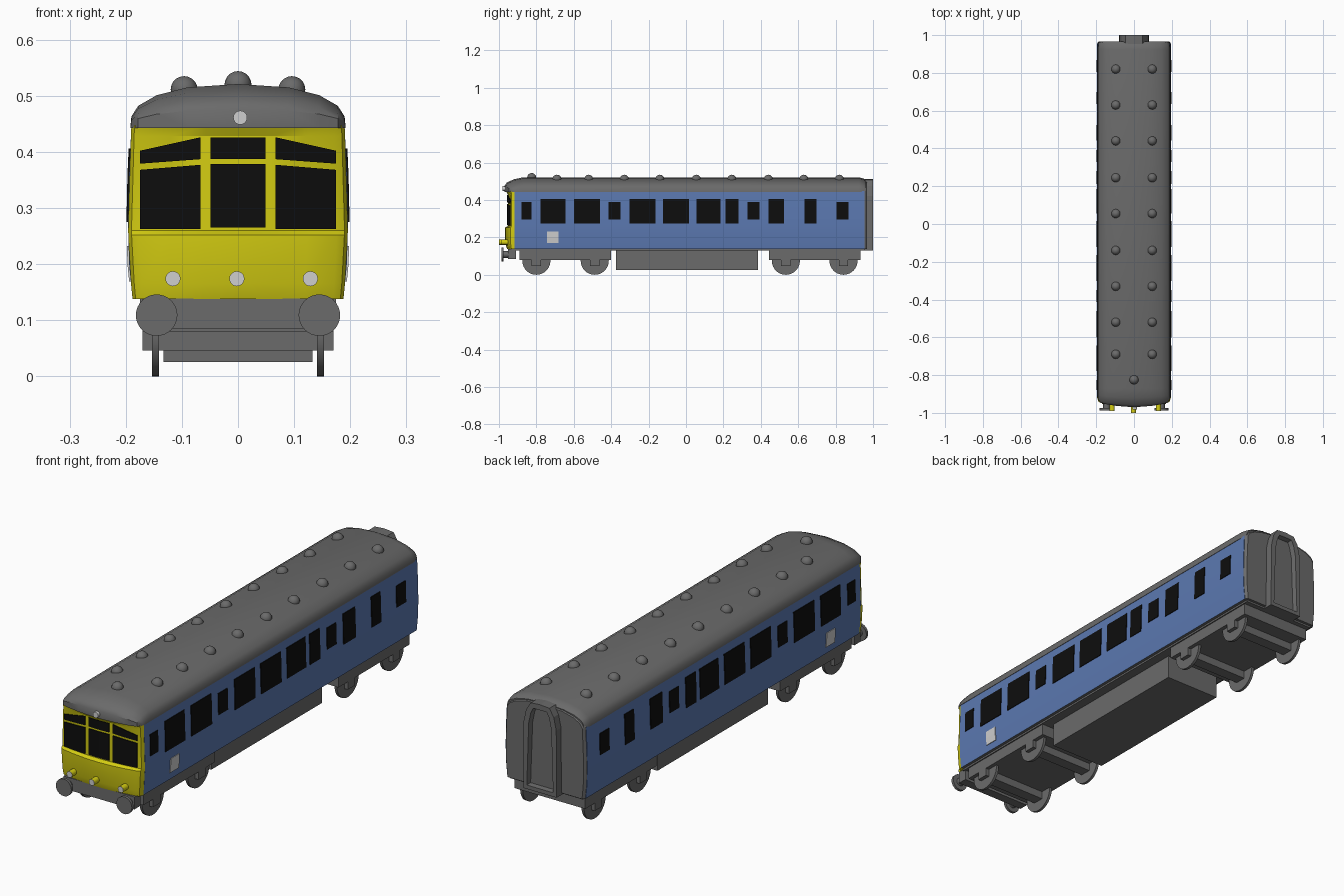
import bpy, bmesh, math
from mathutils import Matrix, Vector

if "Cube" in bpy.data.objects:
    bpy.data.objects.remove(bpy.data.objects["Cube"])


def material(name, rgb):
    m = bpy.data.materials.new(name)
    m.diffuse_color = (*rgb, 1)
    m.use_nodes = True
    m.node_tree.nodes["Principled BSDF"].inputs["Base Color"].default_value = m.diffuse_color
    return m


GREY = material("dark_grey", (0.145, 0.145, 0.145))
BLUE = material("blue", (0.105, 0.19, 0.44))
YELLOW = material("yellow", (0.66, 0.61, 0.006))
BLACK = material("window_black", (0.004, 0.004, 0.004))
WHITE = material("lamp_white", (0.62, 0.62, 0.62))


def finish(name, bm, mats, smooth=None):
    bmesh.ops.remove_doubles(bm, verts=bm.verts, dist=1e-5)
    bmesh.ops.recalc_face_normals(bm, faces=bm.faces)
    me = bpy.data.meshes.new(name)
    bm.to_mesh(me)
    bm.free()
    ob = bpy.data.objects.new(name, me)
    bpy.context.collection.objects.link(ob)
    for m in mats:
        me.materials.append(m)
    if smooth:
        bpy.ops.object.select_all(action='DESELECT')
        ob.select_set(True)
        bpy.context.view_layer.objects.active = ob
        bpy.ops.object.shade_smooth_by_angle(angle=math.radians(smooth))
    return ob


def loft(name, loops, mat, smooth=None):
    """Skin closed loops of points and cap both ends."""
    bm = bmesh.new()
    rows = [[bm.verts.new(p) for p in lp] for lp in loops]
    n = len(rows[0])
    for a, b in zip(rows, rows[1:]):
        for i in range(n):
            j = (i + 1) % n
            bm.faces.new((a[i], a[j], b[j], b[i]))
    bm.faces.new(rows[0])
    bm.faces.new(rows[-1])
    return finish(name, bm, [mat], smooth)


def box(name, x0, x1, y0, y1, z0, z1, mat=GREY):
    return loft(name, [[(x0, y0, z), (x1, y0, z), (x1, y1, z), (x0, y1, z)]
                       for z in (z0, z1)], mat)


def cylinder(name, c, r, depth, axis, mat, seg=32):
    bm = bmesh.new()
    rot = Vector((0, 0, 1)).rotation_difference(Vector(axis)).to_matrix().to_4x4()
    bmesh.ops.create_cone(bm, cap_ends=True, segments=seg, radius1=r, radius2=r,
                          depth=depth, matrix=Matrix.Translation(c) @ rot)
    return finish(name, bm, [mat], 40)


def interp(table, t):
    for (a, u), (b, v) in zip(table, table[1:]):
        if t <= b:
            return u + (v - u) * max(0, t - a) / (b - a)
    return table[-1][1]


# Shape rules: wall half width by height, nose depth by height, nose plan curve
WALL = [(0.138, 0.188), (0.20, 0.194), (0.27, 0.196), (0.36, 0.194), (0.447, 0.190)]
NOSE = [(0.138, 0.956), (0.165, 0.966), (0.252, 0.968), (0.260, 0.952),
        (0.428, 0.952), (0.447, 0.963)]
PLAN = [(0, 1), (0.3, 0.95), (0.63, 0.8), (0.9, 0.6), (0.97, 0.42), (1, 0)]
ROOF = [(0.192, 0.443), (0.190, 0.463), (0.178, 0.482), (0.145, 0.501), (0.09, 0.515), (0, 0.521)]
CORNER = 0.917


def wall_x(z):
    return interp(WALL, z)


def nose_y(x, depth, width):
    return -CORNER - interp(PLAN, abs(x) / width) * (depth - CORNER)


def both(half):
    """Mirror half a profile that runs from the right edge to the middle."""
    return half + [(-x, z) for x, z in reversed(half) if x > 0]


# Blue body with a grey floor
wall = [(x, z) for z, x in WALL]
ring = wall + [(-x, z) for x, z in reversed(wall)]
body = loft("body_sides", [[(x, y, z) for x, z in ring] for y in (-CORNER, 0.955)], BLUE, 30)
body.data.materials.append(GREY)
for p in body.data.polygons:
    if p.normal.z < -0.8:
        p.material_index = 1

# Yellow cab front
cols = [-c for c, _ in reversed(PLAN)] + [c for c, _ in PLAN[1:]]
loft("cab_front", [[(c * wall_x(z), nose_y(c * wall_x(z), d, wall_x(z)), z) for c in cols]
                   for z, d in NOSE], YELLOW, 25)

# Roof, sloping down over the cab and rounded at the rear
roof_ring = both(ROOF)
loops = []
for s, h in [(1, 0), (1, 0.42), (0.88, 0.64), (0.5, 0.87), (0, 1)]:
    loops.append([(x, -0.87 * (1 - s) + s * nose_y(x, 0.970, 0.192), 0.443 + (z - 0.443) * h)
                  for x, z in roof_ring])
for y, w, h in [(0.925, 1, 1), (0.95, 0.985, 0.92), (0.962, 0.96, 0.78)]:
    loops.append([(x * w, y, 0.443 + (z - 0.443) * h) for x, z in roof_ring])
loft("roof", loops, GREY, 35)

# Grey rear end wall
end_ring = both(wall + [(x, z) for x, z in ROOF[1:]])
loft("rear_end_wall", [[(x * w, y, 0.138 + (z - 0.138) * h) for x, z in end_ring]
                       for y, w, h in [(0.945, 0.995, 0.96), (0.957, 0.99, 0.955),
                                       (0.967, 0.95, 0.94)]], GREY, 25)

# Rear gangway: arched block with a recessed door panel
bm = bmesh.new()
arch = both([(0.08, 0.13), (0.078, 0.42), (0.066, 0.475), (0.045, 0.508), (0, 0.512)])
face = bm.faces.new([bm.verts.new((x, 0.95, z)) for x, z in arch])
ext = bmesh.ops.extrude_face_region(bm, geom=[face])
moved = [v for v in ext["geom"] if isinstance(v, bmesh.types.BMVert)]
bmesh.ops.translate(bm, verts=moved, vec=(0, 0.05, 0))
bmesh.ops.recalc_face_normals(bm, faces=bm.faces)
front = [f for f in bm.faces if f.normal.y > 0.9]
bmesh.ops.inset_region(bm, faces=front, thickness=0.024)
bmesh.ops.inset_region(bm, faces=front, thickness=0.004, depth=-0.022)
finish("rear_gangway", bm, [GREY])


# Side windows and white panels as thin plates following the wall
def side_plate(name, s, y0, y1, z0, z1, mat):
    zs = [z0] + [z for z, _ in WALL if z0 < z < z1] + [z1]
    loft(name, [[(s * (wall_x(z) + a), y, z) for a, y in
                 ((0.003, y0), (0.003, y1), (-0.003, y1), (-0.003, y0))] for z in zs], mat)


TALL = [(-0.778, -0.644), (-0.60, -0.46), (-0.302, -0.163), (-0.123, 0.016),
        (0.056, 0.184), (0.211, 0.281), (0.441, 0.524), (0.634, 0.698)]
SHORT = [(-0.88, -0.827), (-0.414, -0.35), (0.329, 0.393), (0.805, 0.869)]
for s, side in ((1, "right"), (-1, "left")):
    for i, (a, b) in enumerate(TALL):
        side_plate(f"{side}_tall_window_{i}", s, a, b, 0.275, 0.406, BLACK)
    for i, (a, b) in enumerate(SHORT):
        side_plate(f"{side}_short_window_{i}", s, a, b, 0.296, 0.388, BLACK)
    side_plate(f"{side}_white_panel", s, -0.742, -0.682, 0.169, 0.232, WHITE)


# Windscreen panes: columns of (x, bottom, top) laid on the nose
def pane(name, columns):
    loops = []
    for x, z0, z1 in columns:
        pts = [(z, nose_y(x, interp(NOSE, z), wall_x(z))) for z in (z0, z1)]
        (a, ya), (b, yb) = pts
        loops.append([(x, ya - 0.004, a), (x, yb - 0.004, b), (x, yb + 0.003, b), (x, ya + 0.003, a)])
    loft(name, loops, BLACK)


def slope(x, inner, outer):
    return inner + (outer - inner) * (x - 0.067) / 0.108


pane("windscreen_centre", [(x, 0.265, 0.378) for x in (-0.049, 0, 0.049)])
pane("windscreen_centre_top", [(x, 0.387, 0.426) for x in (-0.049, 0, 0.049)])
for s, side in ((1, "right"), (-1, "left")):
    xs = (0.067, 0.122, 0.172, 0.175)
    pane(f"windscreen_{side}", [(s * x, 0.263, slope(x, 0.377, 0.368)) for x in xs])
    pane(f"windscreen_{side}_top",
         [(s * x, slope(x, 0.387, 0.379), slope(x, 0.426, 0.402)) for x in xs])

# Head lamps: yellow housings with white lenses, plus a roof lamp
for i, (x, tip) in enumerate([(-0.116, 0.988), (-0.002, 0.999), (0.129, 0.988)]):
    cylinder(f"lamp_housing_{i}", (x, -(tip + 0.94) / 2, 0.174), 0.0135, tip - 0.94, (0, 1, 0), YELLOW, 20)
    cylinder(f"lamp_lens_{i}", (x, -tip + 0.001, 0.174), 0.0132, 0.004, (0, 1, 0), WHITE, 20)
cylinder("roof_lamp", (0.004, -0.97, 0.461), 0.0125, 0.024, (0, 1, 0), WHITE, 20)


# Roof vents
def vent(name, x, y, z):
    bm = bmesh.new()
    bmesh.ops.create_uvsphere(bm, u_segments=16, v_segments=10, radius=0.024,
                              matrix=Matrix.Translation((x, y, z)))
    finish(name, bm, [GREY], 60)


for i, y in enumerate((0.82, 0.63, 0.44, 0.245, 0.055, -0.14, -0.33, -0.52, -0.69)):
    for s in (1, -1):
        vent(f"roof_vent_{i}_{'right' if s > 0 else 'left'}", s * 0.096, y, 0.511)
vent("roof_vent_front", 0, -0.825, 0.520)

# Underframe, equipment box and buffer beam
box("underframe", -0.175, 0.175, -0.92, 0.955, 0.13, 0.142)
box("equipment_box", -0.133, 0.133, -0.373, 0.385, 0.026, 0.138)
box("buffer_beam", -0.17, 0.17, -0.952, -0.91, 0.085, 0.139)

# Bogies with axle boxes and wheels
for end, y0, y1, axles in (("front", -0.89, -0.40, (-0.80, -0.488)),
                           ("rear", 0.445, 0.933, (0.534, 0.842))):
    box(f"{end}_bogie", -0.17, 0.17, y0, y1, 0.08, 0.136)
    for i, y in enumerate(axles):
        box(f"{end}_axle_box_{i}", -0.17, 0.17, y - 0.025, y + 0.025, 0.046, 0.082)
        for s in (1, -1):
            cylinder(f"{end}_wheel_{i}_{'right' if s > 0 else 'left'}",
                     (s * 0.147, y, 0.075), 0.075, 0.012, (1, 0, 0), GREY, 40)

# Buffers
for s, side in ((1, "right"), (-1, "left")):
    cylinder(f"{side}_buffer_shaft", (s * 0.145, -0.955, 0.109), 0.018, 0.05, (0, 1, 0), GREY, 20)
    cylinder(f"{side}_buffer_head", (s * 0.145, -0.981, 0.109), 0.037, 0.012, (0, 1, 0), GREY)
